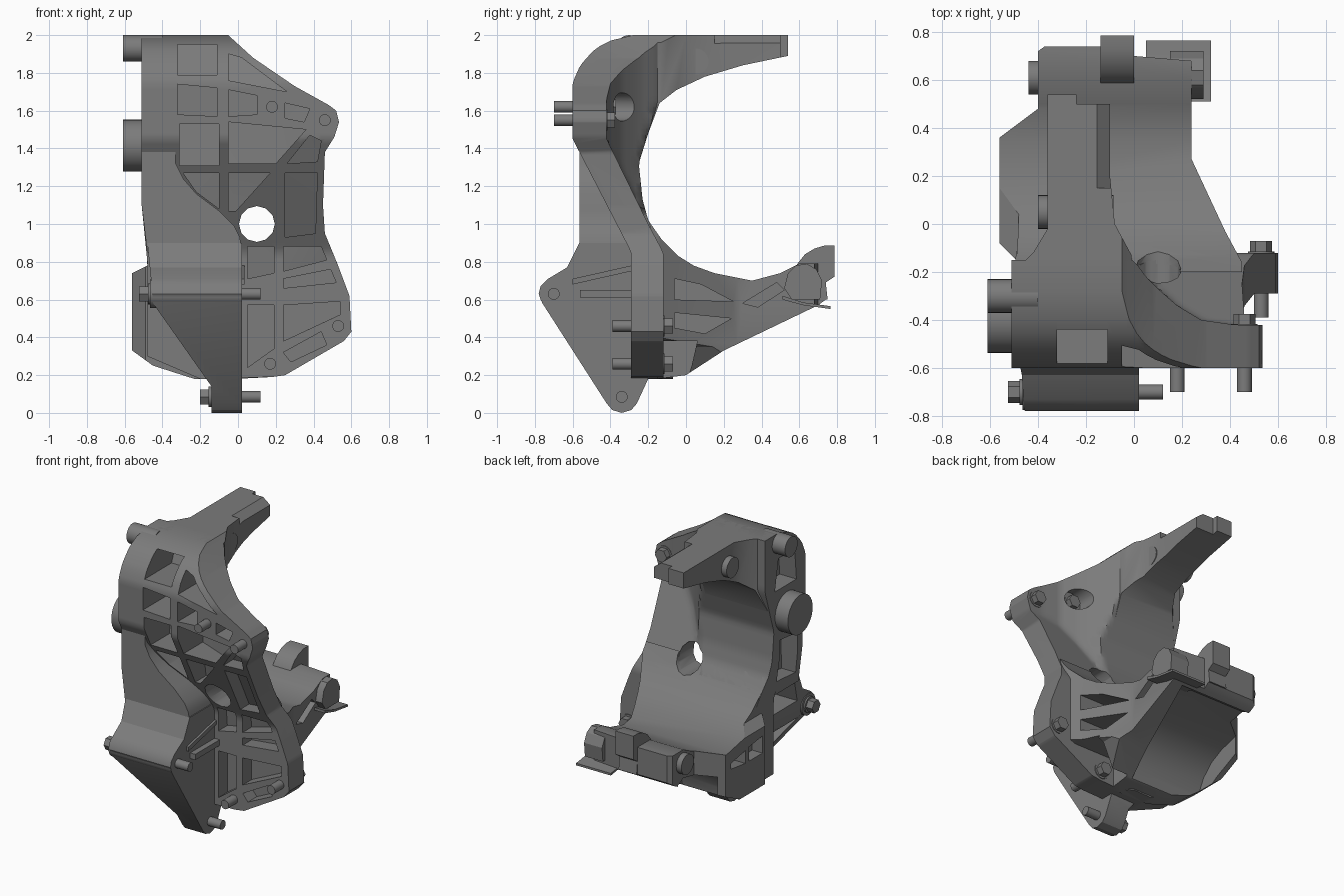
import bpy, bmesh, math
from mathutils import Vector

cube = bpy.data.objects.get("Cube")
if cube:
    bpy.data.objects.remove(cube)

grey = bpy.data.materials.new("cast_grey")
grey.use_nodes = True
grey.diffuse_color = (0.2, 0.2, 0.2, 1)
grey.node_tree.nodes["Principled BSDF"].inputs["Base Color"].default_value = (0.2, 0.2, 0.2, 1)


def finish(name, bm):
    bmesh.ops.recalc_face_normals(bm, faces=bm.faces)
    mesh = bpy.data.meshes.new(name)
    bm.to_mesh(mesh)
    bm.free()
    mesh.materials.append(grey)
    ob = bpy.data.objects.new(name, mesh)
    bpy.context.scene.collection.objects.link(ob)
    return ob


def place(axis, a, b, t):
    return {"x": (t, a, b), "y": (a, t, b), "z": (a, b, t)}[axis]


def prism(name, pts, axis, lo, hi):
    """Extrude a profile along an axis; lo and hi may be functions of the point."""
    bm = bmesh.new()
    ends = []
    for t in (lo, hi):
        ends.append([bm.verts.new(place(axis, a, b, t(a, b) if callable(t) else t)) for a, b in pts])
    caps = [bm.faces.new(ring) for ring in ends]
    for i in range(len(pts)):
        j = (i + 1) % len(pts)
        bm.faces.new((ends[0][i], ends[0][j], ends[1][j], ends[1][i]))
    bm.normal_update()
    bmesh.ops.triangulate(bm, faces=caps)
    return finish(name, bm)


def rod(name, axis, a, b, lo, hi, r, sides=32):
    pts = [(a + r * math.cos(math.tau * i / sides), b + r * math.sin(math.tau * i / sides))
           for i in range(sides)]
    return prism(name, pts, axis, lo, hi)


def cut(obs, tool, op="DIFFERENCE"):
    """Apply one boolean tool to several parts, then remove the tool."""
    for ob in obs:
        mod = ob.modifiers.new("cut", "BOOLEAN")
        mod.operation, mod.solver, mod.object = op, "EXACT", tool
        bpy.context.view_layer.objects.active = ob
        bpy.ops.object.modifier_apply(modifier=mod.name)
    bpy.data.objects.remove(tool)


def table(pairs, v):
    """Linear lookup in (key, value) pairs."""
    if v <= pairs[0][0]:
        return pairs[0][1]
    for (k0, v0), (k1, v1) in zip(pairs, pairs[1:]):
        if v <= k1:
            return v0 + (v1 - v0) * (v - k0) / (k1 - k0)
    return pairs[-1][1]


# Front and back surfaces of the ribbed frame
FRONT = [(.85, -.29), (1.45, -.6), (1.75, -.6), (1.84, -.56), (1.93, -.48), (1.98, -.38), (2, -.28)]
BOWL = [(.8, -.07), (.92, -.13), (1.02, -.2), (1.13, -.23), (1.32, -.25), (1.48, -.2), (1.64, -.15)]
EDGE = [(.85, -.12), (1, -.2), (1.45, -.42)]
FLARE = [(-.08, 0), (0, -.15), (.05, -.22), (.1, -.27), (.18, -.34), (.28, -.4), (.42, -.42)]


def front(x, z):
    return table(FRONT, z)


def back(x, z):
    return min(table(BOWL, z), max(table(FLARE, x), table(EDGE, z)))


def floor(x, z):
    return min(back(x, z) - .07, front(x, z) + .3)


def slab(name, x0, x1, z0, z1, nx, nz):
    """Closed slab between the front and back surfaces."""
    bm = bmesh.new()
    bmesh.ops.create_grid(bm, x_segments=nx, y_segments=nz, size=.5)
    for v in bm.verts:
        v.co = Vector((x0 + (v.co.x + .5) * (x1 - x0), 0, z0 + (v.co.y + .5) * (z1 - z0)))
    skin = bmesh.ops.extrude_face_region(bm, geom=bm.faces[:], use_keep_orig=True)["geom"]
    rear = {g for g in skin if isinstance(g, bmesh.types.BMVert)}
    for v in bm.verts:
        v.co.y = (back if v in rear else front)(v.co.x, v.co.z)
    return finish(name, bm)


OUTLINE = [(-.51, 2.1), (-.51, 1.1), (-.48, .8), (-.48, .3), (-.2, .18), (.18, .19), (.25, .2),
           (.56, .38), (.6, .43), (.59, .62), (.53, .78), (.46, .95), (.45, 1.1), (.46, 1.38),
           (.51, 1.46), (.535, 1.54), (.52, 1.6), (.48, 1.63), (.3, 1.73), (.08, 1.88), (-.03, 1.98), (-.15, 2.1)]
frame = slab("ribbed_frame", -.53, .62, .15, 2, 44, 64)
cut([frame], prism("outline", OUTLINE, "y", -1, 1), "INTERSECT")

# Upper arm growing out of the frame
ARM = [(-.42, 1.9), (-.3, 1.96), (-.27, 2), (.54, 2), (.54, 1.89), (.3, 1.84), (.1, 1.78),
       (-.05, 1.71), (-.14, 1.64), (-.2, 1.48), (-.25, 1.34), (-.35, 1.34), (-.42, 1.5)]
ARM_TOP = [(-.5, -.6), (-.01, -.6), (-.01, -.13), (-.08, 0), (-.1, .2), (-.1, .5),
           (-.24, .5), (-.24, .55), (-.36, .55), (-.36, -.02), (-.42, -.12), (-.5, -.2)]
arm = prism("upper_arm", ARM, "x", -.505, .6)
cut([arm], prism("plan", ARM_TOP, "z", 0, 3), "INTERSECT")
cut([arm], prism("outline", OUTLINE, "y", -1, 1), "INTERSECT")
cut([arm], prism("chamfer", [(-.22, 2.05), (-.05, 2.05), (-.05, 1.92)], "y", .15, .7))

# Front wall beside the ribs, running down into the mounting hull
wall = prism("front_wall", [(-.51, 1.6), (-.33, 1.6), (-.33, 1.32), (-.29, 1.24), (-.22, 1.16), (-.1, 1.07),
                            (-.02, .99), (.01, .93), (.02, .85), (-.48, .85), (-.51, 1.1)], "y", -.565, -.26)
HULL = [(-.565, .9), (-.63, .77), (-.73, .71), (-.77, .67), (-.78, .63), (-.76, .58), (-.42, .05), (-.39, .015),
        (-.34, 0), (-.29, .015), (-.26, .05), (-.2, .18), (-.2, .9)]
hull = prism("mounting_hull", HULL, "x", -.6, .02)
cut([hull], prism("hull_front", [(-.49, 1), (-.46, .7), (-.45, .58), (-.14, .14), (-.14, -.1), (.1, -.1), (.1, 1)],
                  "y", -1, 1), "INTERSECT")

# Lower arm: broad cradle that continues the bowl, hollow underneath
CRADLE = [(-.2, 1.02), (-.13, .92), (-.04, .83), (.04, .78), (.15, .74), (.35, .7), (.5, .74), (.6, .79),
          (.74, .79), (.74, .6), (.7, .57), (.45, .45), (.2, .33), (0, .2), (-.15, .18), (-.15, .85)]
CRADLE_TOP = [(.45, -.3), (.45, -.16), (.38, -.03), (.24, .27), (.24, .68), (0, .7), (0, .75), (-.33, .77),
              (-.4, .72), (-.4, .48), (-.56, .36), (-.56, -.08), (-.48, -.16), (-.48, -.3)]
cradle = prism("lower_arm", CRADLE, "x", -.7, .6)
cut([cradle], prism("plan", CRADLE_TOP, "z", 0, 2), "INTERSECT")
cut([cradle], prism("section", [(-.5, 1.1), (-.48, .78), (-.56, .74), (-.56, .33), (-.45, .25), (-.2, .17),
                                (.18, .19), (.3, .35), (.5, .42), (.5, 1.1)], "y", -1, 1), "INTERSECT")
UNDERSIDE = [(.72, .3), (.66, .56), (.6, .59), (.4, .55), (.25, .51), (.15, .46), (.07, .38), (.02, .28), (-.01, .1)]
cut([cradle], prism("underside", UNDERSIDE, "x", -.52, lambda y, z: .02 + .2 * max(y, 0)))
for pts in ([(-.06, .71), (.08, .68), (.25, .59), (-.06, .6)],
            [(-.06, .53), (.24, .5), (.1, .42), (-.06, .45)],
            [(.3, .58), (.48, .69), (.52, .65), (.38, .56)]):
    cut([cradle], prism("rib_gap", pts, "x", .18, .7))
cut([cradle], prism("bolt_recess", [(-.12, .38), (.06, .38), (.03, .25), (-.02, .1), (-.12, .1)], "x", .07, .7))
for pts in ([(-.05, .68), (.1, .66), (.1, .56), (-.05, .56)], [(.14, .65), (.3, .62), (.3, .58), (.14, .56)]):
    cut([cradle], prism("end_gap", pts, "x", -.7, -.48))

# Pockets between the ribs
UPPER = [[(-.32, 1.95), (-.11, 1.95), (-.11, 1.79), (-.32, 1.79)],
         [(-.05, 1.9), (.02, 1.88), (.26, 1.7), (-.05, 1.76)],
         [(-.32, 1.74), (-.11, 1.72), (-.11, 1.57), (-.32, 1.58)],
         [(-.05, 1.71), (.1, 1.68), (.1, 1.58), (-.05, 1.57)],
         [(.25, 1.64), (.38, 1.61), (.35, 1.54), (.25, 1.56)],
         [(-.31, 1.53), (-.1, 1.53), (-.1, 1.31), (-.31, 1.31)],
         [(-.05, 1.54), (.36, 1.5), (.2, 1.32), (-.05, 1.32)],
         [(.38, 1.47), (.44, 1.44), (.42, 1.33), (.26, 1.32)]]
LOWER = [[(-.29, 1.27), (-.1, 1.27), (-.1, 1.08), (-.22, 1.17)],
         [(-.05, 1.27), (.17, 1.27), (-.01, 1.07), (-.05, 1.07)],
         [(.25, 1.27), (.42, 1.27), (.41, .95), (.25, .93)],
         [(.05, .88), (.19, .88), (.19, .74), (.05, .71)],
         [(.24, .88), (.44, .88), (.47, .81), (.24, .75)],
         [(.05, .57), (.19, .57), (.19, .34), (.05, .24)],
         [(.24, .57), (.54, .59), (.54, .52), (.24, .38)],
         [(.24, .71), (.49, .76), (.52, .69), (.24, .66)],
         [(.24, .32), (.44, .43), (.47, .36), (.28, .27)]]
for pts in UPPER + LOWER:
    cut([frame, arm], prism("pocket", pts, "y", -.9, floor))
cut([frame, wall, cradle], rod("window", "y", .1, 1, -1, 1, .095, 12))
cut([frame], rod("spotface", "y", .18, 1.62, -.41, .4, .075))

# Hollows on the outer side of the wall and hull
cut([frame, arm], prism("side_hollow", [(-.48, 1.82), (-.3, 1.82), (-.26, 1.6), (-.5, 1.6)], "x", -.7, -.38))
cut([frame, wall], prism("side_hollow", [(-.51, 1.22), (-.32, 1.24), (-.3, .95), (-.52, .93)], "x", -.7, -.38))
cut([hull, frame], prism("side_hollow", [(-.52, .88), (-.3, .86), (-.3, .7), (-.58, .7)], "x", -.7, -.08))
cut([hull, frame], prism("side_hollow", [(-.62, .56), (-.3, .56), (-.3, .25), (-.42, .23)], "x", -.7, -.08))

# Clamp details at the tip of the lower arm
prism("tip_hump", [(.56, .7), (.59, .79), (.63, .84), (.68, .87), (.73, .885), (.785, .885), (.785, .72),
                   (.74, .69), (.75, .6), (.62, .6)], "x", -.14, 0)
prism("tip_block", [(.52, .66), (.54, .74), (.58, .78), (.64, .79), (.69, .76), (.72, .7), (.71, .6), (.56, .6)],
      "x", .15, .29)
prism("tip_flap", [(.51, .6), (.62, .57), (.765, .55), (.765, .565), (.62, .585), (.51, .62)], "x", .05, .32)
rod("tip_pin", "x", .61, .7, -.44, -.3, .07)

# Bosses and ribs
rod("large_boss", "x", -.4, 1.415, -.61, -.4, .138)
rod("top_boss", "x", -.3, 1.93, -.61, -.4, .07)
rod("arm_boss", "x", .05, 1.86, -.4, -.085, .07)
rod("hull_tube", "x", -.7, .63, -.465, .02, .076)
prism("cross_rib", [(-.56, .61), (-.29, .61), (-.29, .65), (-.56, .65)], "x", -.02, .06)
prism("upper_cross_rib", [(-.6, .68), (-.29, .75), (-.29, .78), (-.6, .71)], "x", -.02, .035)


# Bolts: shaft plus hexagonal head
def bolt(name, axis, a, b, tip, seat, head):
    rod(name + "_shaft", axis, a, b, tip, seat, .031, 24)
    rod(name + "_washer", axis, a, b, seat, seat + (head - seat) * .25, .055, 24)
    rod(name + "_head", axis, a, b, seat, head, .046, 6)


bolt("upper_inner_bolt", "y", .18, 1.62, -.7, -.42, -.37)
bolt("upper_outer_bolt", "y", .46, 1.55, -.7, -.43, -.375)
bolt("lower_outer_bolt", "y", .53, .46, -.39, -.13, -.07)
bolt("lower_inner_bolt", "y", .17, .26, -.39, -.13, -.07)
bolt("hull_bolt", "x", -.7, .63, .12, -.46, -.525)
bolt("foot_bolt", "x", -.34, .085, .12, -.14, -.2)

# Smooth the curved castings while keeping hard edges
bpy.ops.object.select_all(action="DESELECT")
for ob in bpy.context.scene.objects:
    if ob.type == "MESH" and grey.name in ob.data.materials:
        ob.select_set(True)
        bpy.context.view_layer.objects.active = ob
bpy.ops.object.shade_smooth_by_angle(angle=math.radians(32))
